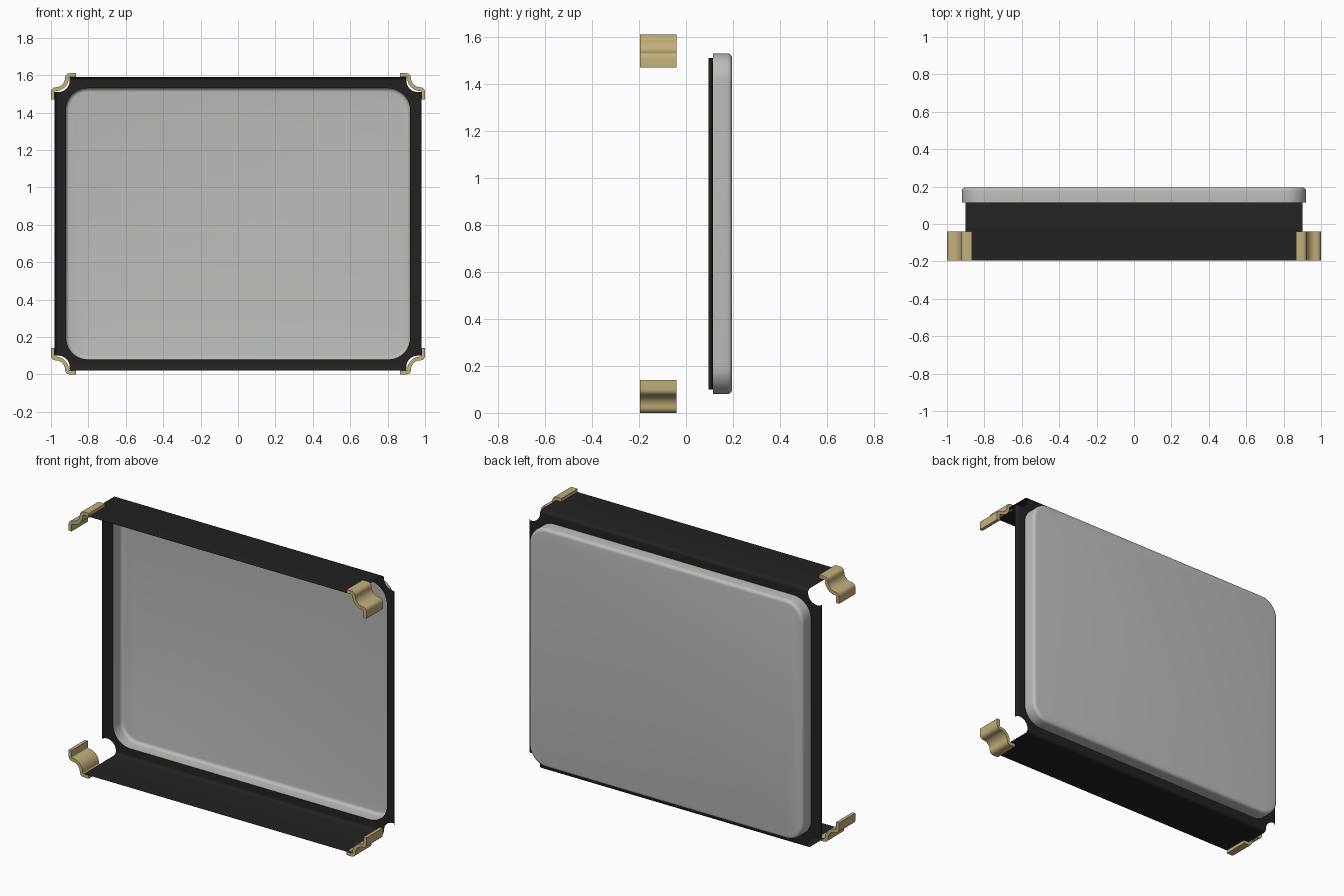
import bpy, bmesh, math
from mathutils import Vector

cube = bpy.data.objects.get("Cube")
if cube:
    bpy.data.objects.remove(cube, do_unlink=True)

ZC = 0.805                     # height of the model's centre
Y_FRONT, Y_SHEET, Y_BACK = -0.196, 0.115, 0.196
BEND = 0.02                    # bend radius of the folded sheet
HX, HZ, R = 0.92, 0.725, 0.115  # half size and corner radius of the tray
N = 10                         # segments per corner


def material(name, rgb):
    m = bpy.data.materials.new(name)
    m.use_nodes = True
    m.diffuse_color = (*rgb, 1)
    bsdf = next(n for n in m.node_tree.nodes if n.type == 'BSDF_PRINCIPLED')
    bsdf.inputs["Base Color"].default_value = (*rgb, 1)
    bsdf.inputs["Roughness"].default_value = 0.5
    return m


black = material("black", (0.016, 0.016, 0.016))
silver = material("silver grey", (0.50, 0.51, 0.485))
gold = material("brass", (0.54, 0.435, 0.20))


def finish(name, bm, mat):
    bmesh.ops.remove_doubles(bm, verts=bm.verts, dist=1e-5)
    bmesh.ops.recalc_face_normals(bm, faces=bm.faces)
    mesh = bpy.data.meshes.new(name)
    bm.to_mesh(mesh)
    bm.free()
    mesh.materials.append(mat)
    ob = bpy.data.objects.new(name, mesh)
    ob.location.z = ZC
    bpy.context.collection.objects.link(ob)
    bpy.ops.object.select_all(action='DESELECT')
    ob.select_set(True)
    bpy.context.view_layer.objects.active = ob
    bpy.ops.object.shade_smooth_by_angle(angle=math.radians(35))
    return ob


def arc(cx, cz, r, a0, a1, n=N):
    steps = [math.radians(a0 + (a1 - a0) * i / n) for i in range(n + 1)]
    return [(cx + r * math.cos(a), cz + r * math.sin(a)) for a in steps]


def four_corners(corner):
    """Closed outline from the +x +z corner, mirrored into all quadrants."""
    loop = []
    for sx, sz in ((1, 1), (1, -1), (-1, -1), (-1, 1)):
        pts = [(sx * x, sz * z) for x, z in corner]
        loop += pts if sx * sz > 0 else pts[::-1]
    return loop


def ring(bm, pts, y):
    return [bm.verts.new((x, y, z)) for x, z in pts]


def bridge(bm, a, b, closed=True):
    n = len(a)
    for i in range(n if closed else n - 1):
        j = (i + 1) % n
        bm.faces.new((a[i], a[j], b[j], b[i]))


def rounded_rect(d):
    return four_corners(arc(HX - R, HZ - R, R - d, 90, 0))


# Rear tray: open at the front, with a filleted back edge
bm = bmesh.new()
FILLET = 0.02
sections = [(0, Y_SHEET)]
for i in range(6):
    a = math.pi / 2 * i / 5
    sections.append((FILLET * (1 - math.cos(a)), Y_BACK - FILLET * (1 - math.sin(a))))
rings = [ring(bm, rounded_rect(d), y) for d, y in sections]
for a, b in zip(rings, rings[1:]):
    bridge(bm, a, b)
bm.faces.new(rings[-1])
finish("rear_tray", bm, silver)

# Frame: thin sheet with concave corner notches
bm = bmesh.new()
NX, NZ, NR = 0.96, 0.765, 0.06
outer = four_corners(arc(NX, NZ, NR, 180, 270))
bridge(bm, ring(bm, outer, Y_SHEET), ring(bm, rounded_rect(0), Y_SHEET))

# Folded edges: short lips at the sides, deep walls at top and bottom
fold = [(BEND * math.sin(math.pi / 2 * i / 5), Y_SHEET - BEND * (1 - math.cos(math.pi / 2 * i / 5)))
        for i in range(6)]
for s in (1, -1):
    for side in (True, False):
        rows = []
        for out, y in fold + ([] if side else [(BEND, Y_FRONT)]):
            if side:
                ends = [(s * (NX + out), y, e * (NZ - NR)) for e in (-1, 1)]
            else:
                ends = [(e * (NX - NR), y, s * (NZ + out)) for e in (-1, 1)]
            rows.append([bm.verts.new(p) for p in ends])
        for a, b in zip(rows, rows[1:]):
            bridge(bm, a, b, closed=False)
finish("folded_frame", bm, black)

# Corner clips: bent metal strips of constant thickness
path = ([(0.865, 0.795)] + arc(0.90, 0.78, 0.015, 90, 0, 5)
        + arc(0.975, 0.78, 0.06, 180, 270, 12)[1:]
        + arc(0.975, 0.705, 0.015, 90, 0, 5)[1:] + [(0.99, 0.665)])
left, right = [], []
for i, p in enumerate(path):
    before, after = Vector(path[max(i - 1, 0)]), Vector(path[min(i + 1, len(path) - 1)])
    # straight tabs keep a square direction
    if i == 1:
        t = Vector((1, 0))
    elif i == len(path) - 2:
        t = Vector((0, -1))
    else:
        t = (after - before).normalized()
    n = Vector((-t.y, t.x)) * 0.01
    left.append(tuple(Vector(p) + n))
    right.append(tuple(Vector(p) - n))

for sx, xname in ((1, "left"), (-1, "right")):
    for sz, zname in ((1, "top"), (-1, "bottom")):
        bm = bmesh.new()
        grid = [ring(bm, [(sx * x, sz * z) for x, z in pts], y)
                for pts, y in ((left, Y_FRONT), (left, -0.04), (right, -0.04), (right, Y_FRONT))]
        for i in range(4):
            bridge(bm, grid[i], grid[(i + 1) % 4], closed=False)
        for k in (0, -1):
            bm.faces.new([g[k] for g in grid])
        finish(f"corner_clip_{zname}_{xname}", bm, gold)
